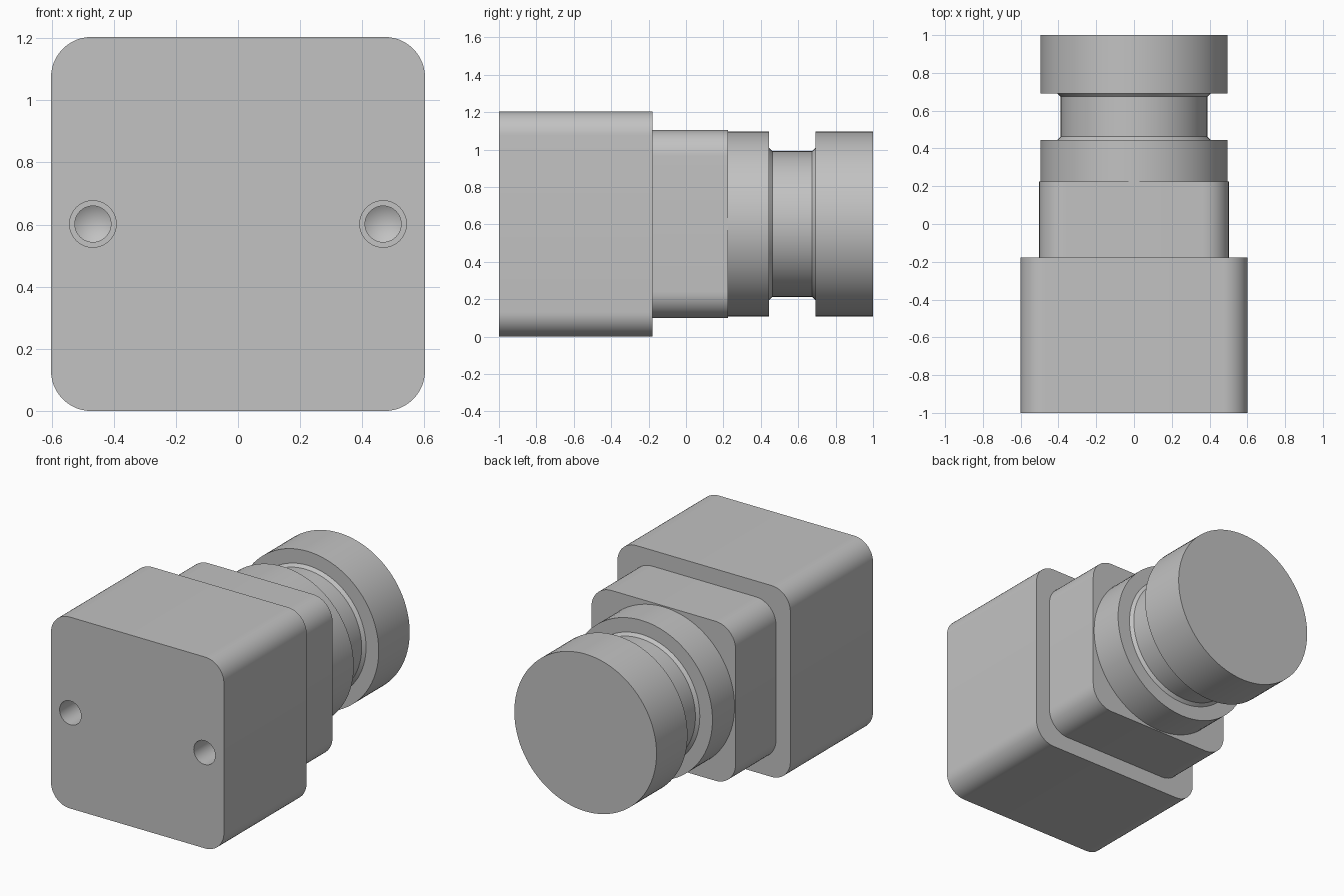
import bpy
import bmesh
from math import cos, sin, pi, radians
from mathutils import Vector

CENTRE_Z = 0.602

cube = bpy.data.objects.get("Cube")
if cube:
    bpy.data.objects.remove(cube, do_unlink=True)

grey = bpy.data.materials.new("plain grey")
grey.use_nodes = True
grey.diffuse_color = (0.54, 0.54, 0.54, 1)
grey.node_tree.nodes["Principled BSDF"].inputs["Base Color"].default_value = grey.diffuse_color


def finish(name, bm):
    bmesh.ops.recalc_face_normals(bm, faces=bm.faces)
    mesh = bpy.data.meshes.new(name)
    bm.to_mesh(mesh)
    bm.free()
    mesh.materials.append(grey)
    obj = bpy.data.objects.new(name, mesh)
    bpy.context.collection.objects.link(obj)
    return obj


def smooth(obj):
    bpy.ops.object.select_all(action="DESELECT")
    obj.select_set(True)
    bpy.context.view_layer.objects.active = obj
    bpy.ops.object.shade_smooth_by_angle(angle=radians(25))


def rounded_block(name, half, radius, y0, y1, steps=12):
    """Rounded square extruded along y."""
    bm = bmesh.new()
    verts = []
    for quarter in range(4):
        mid = pi / 4 + quarter * pi / 2
        cx = (half - radius) * (1 if cos(mid) > 0 else -1)
        cz = (half - radius) * (1 if sin(mid) > 0 else -1)
        for i in range(steps + 1):
            a = quarter * pi / 2 + i / steps * pi / 2
            verts.append(bm.verts.new((cx + radius * cos(a), y0,
                                       CENTRE_Z + cz + radius * sin(a))))
    face = bm.faces.new(verts)
    out = bmesh.ops.extrude_face_region(bm, geom=[face], use_keep_orig=True)
    moved = [g for g in out["geom"] if isinstance(g, bmesh.types.BMVert)]
    bmesh.ops.translate(bm, verts=moved, vec=Vector((0, y1 - y0, 0)))
    return finish(name, bm)


def turned(name, profile, x=0.0, sides=96):
    """Solid of (radius, y) rings around a y axis; zero radius is a tip."""
    bm = bmesh.new()
    rings = []
    for r, y in profile:
        count = sides if r > 0 else 1
        rings.append([bm.verts.new((x + r * cos(2 * pi * i / sides), y,
                                    CENTRE_Z + r * sin(2 * pi * i / sides)))
                      for i in range(count)])
    for a, b in zip(rings, rings[1:]):
        for i in range(sides):
            j = (i + 1) % sides
            if len(b) == 1:
                bm.faces.new((a[i], a[j], b[0]))
            else:
                bm.faces.new((a[i], a[j], b[j], b[i]))
    for ring in (rings[0], rings[-1]):
        if len(ring) > 1:
            bm.faces.new(ring)
    return finish(name, bm)


# Main housing with two stepped blind holes in the front
housing = rounded_block("housing", 0.602, 0.13, -1.0, -0.178)
hole = [(0.075, -1.05), (0.075, -0.75), (0.058, -0.75), (0.058, -0.68), (0, -0.645)]
for side in (-1, 1):
    cutter = turned("hole_cutter", hole, side * 0.467, 48)
    cutter.hide_render = True
    mod = housing.modifiers.new("hole", "BOOLEAN")
    mod.operation = "DIFFERENCE"
    mod.solver = "EXACT"
    mod.object = cutter
    bpy.context.view_layer.objects.active = housing
    bpy.ops.object.modifier_apply(modifier=mod.name)
    bpy.data.objects.remove(cutter, do_unlink=True)
smooth(housing)

# Smaller square collar
smooth(rounded_block("collar", 0.502, 0.14, -0.178, 0.224))

# Round flange, grooved neck and end cap turned as one piece
smooth(turned("round_head", [
    (0.495, 0.224), (0.495, 0.444), (0.407, 0.444), (0.389, 0.462),
    (0.389, 0.674), (0.407, 0.692), (0.495, 0.692), (0.495, 1.0)]))
